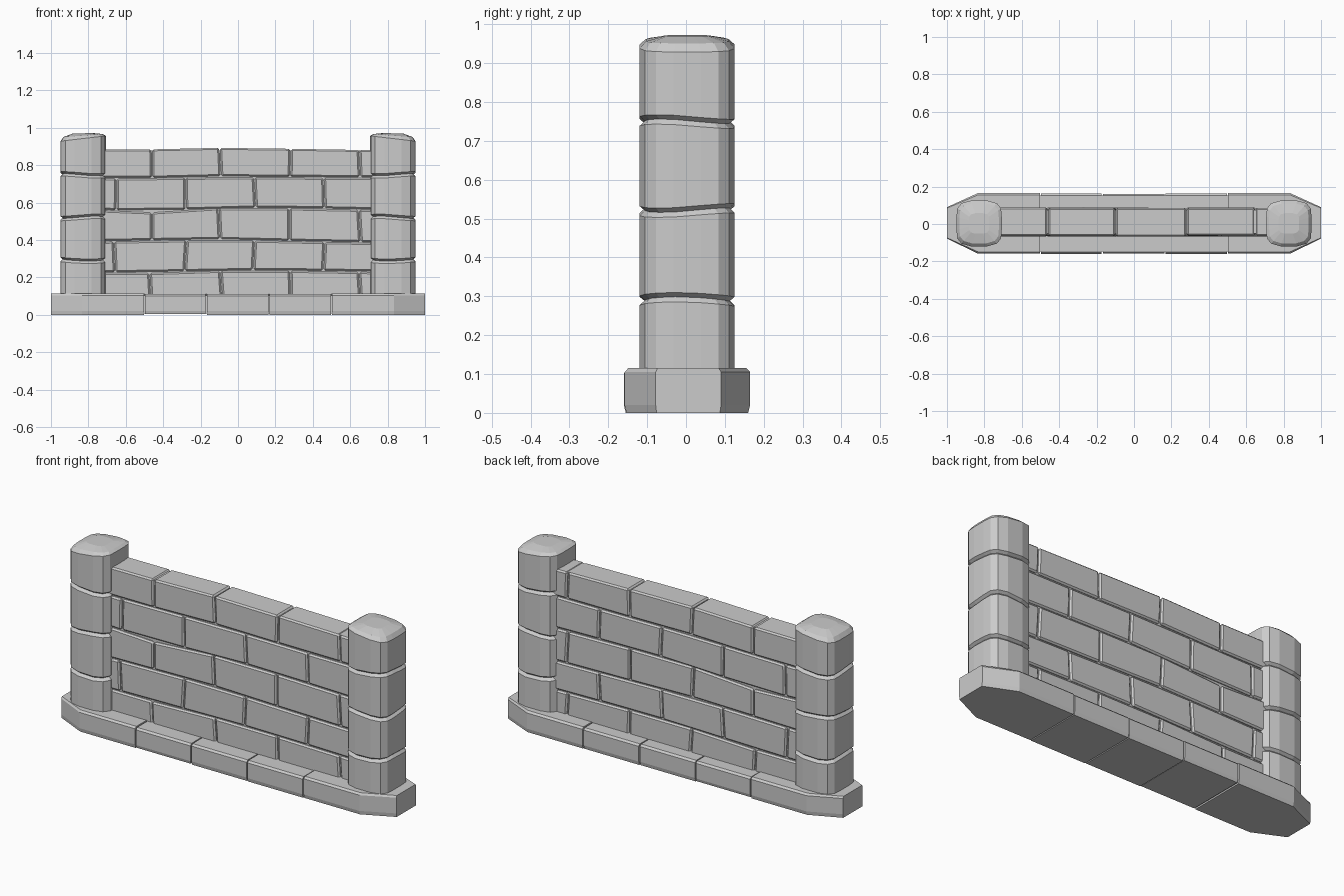
import bpy, bmesh, math, random

if "Cube" in bpy.data.objects:
    bpy.data.objects.remove(bpy.data.objects["Cube"])

random.seed(4)


def loft(name, rings, bevel=0.0):
    """Closed solid through rings of equal point count, flat shaded."""
    bm = bmesh.new()
    loops = [[bm.verts.new(p) for p in ring] for ring in rings]
    n = len(loops[0])
    for a, b in zip(loops, loops[1:]):
        for i in range(n):
            j = (i + 1) % n
            bm.faces.new((a[i], a[j], b[j], b[i]))
    bm.faces.new(loops[0][::-1])
    bm.faces.new(loops[-1])
    bmesh.ops.recalc_face_normals(bm, faces=bm.faces)
    if bevel:
        bmesh.ops.bevel(bm, geom=bm.edges[:], offset=bevel, segments=1,
                        affect='EDGES', clamp_overlap=True)
    mesh = bpy.data.meshes.new(name)
    bm.to_mesh(mesh)
    bm.free()
    ob = bpy.data.objects.new(name, mesh)
    bpy.context.collection.objects.link(ob)
    return ob


def box(name, x, y, z):
    flat = [(x[0], y[0]), (x[1], y[0]), (x[1], y[1]), (x[0], y[1])]
    return loft(name, [[(px, py, h) for px, py in flat] for h in z])


# Base slabs: three square ones and two with chamfered ends
def slab(name, pts, top=0.113, bottom=0.0):
    loft(name, [[(x, y * 0.97, bottom) for x, y in pts],
                [(x, y, 0.02) for x, y in pts],
                [(x, y, top - 0.01) for x, y in pts],
                [(x, y * 0.94, top) for x, y in pts]])


gap = 0.003
for i, (a, b) in enumerate([(-0.5, -0.17), (-0.17, 0.165), (0.165, 0.5)]):
    f, k = -0.16 + 0.002 * (i % 2), 0.163 - 0.002 * (i % 2)
    slab("base_slab", [(a + gap, f), (b - gap, f), (b - gap, k), (a + gap, k)],
         0.112, 0.004 * (i == 0))
for s in (-1, 1):
    slab("base_end_slab", [(s * (0.5 + gap), -0.158), (s * 0.835, -0.158), (s, -0.078),
                           (s, 0.09), (s * 0.835, 0.165), (s * (0.5 + gap), 0.165)], 0.115)
box("base_core", (-0.6, 0.6), (-0.148, 0.152), (0.008, 0.104))

# Wall: courses of bricks between gently wavy bed joints
bed_x = [-0.75, -0.46, -0.1, 0.28, 0.75]
beds = [[0.10, 0.10, 0.10, 0.10, 0.10],
        [0.226, 0.226, 0.238, 0.238, 0.230],
        [0.393, 0.398, 0.404, 0.395, 0.386],
        [0.562, 0.550, 0.573, 0.572, 0.562],
        [0.731, 0.731, 0.740, 0.736, 0.735],
        [0.884, 0.885, 0.893, 0.888, 0.880]]
joints = [[-0.47, -0.09, 0.28, 0.65], [-0.66, -0.28, 0.085, 0.46],
          [-0.46, -0.10, 0.275, 0.65], [-0.65, -0.28, 0.09, 0.46],
          [-0.46, -0.095, 0.28, 0.65]]


def bed(row, x):
    for i in range(4):
        if x <= bed_x[i + 1] or i == 3:
            t = (x - bed_x[i]) / (bed_x[i + 1] - bed_x[i])
            return beds[row][i] * (1 - t) + beds[row][i + 1] * t


for r, row in enumerate(joints):
    ends = [(-0.75, 0)] + [(x, random.uniform(-0.006, 0.006)) for x in row] + [(0.75, 0)]
    for (a, ta), (b, tb) in zip(ends, ends[1:]):
        f, k = -0.062 - random.uniform(0, 0.004), 0.084 + random.uniform(0, 0.004)
        rings = []
        for top, s in ((0, -1), (1, 1)):
            x0, x1 = a + s * ta + gap, b + s * tb - gap
            lift = 0 if r == 4 and top else -s * 0.003
            z0, z1 = bed(r + top, x0) + lift, bed(r + top, x1) + lift
            rings.append([(x0, f, z0), (x1, f, z1), (x1, k, z1), (x0, k, z0)])
        loft("wall_brick", rings, 0.008)
box("wall_mortar_core", (-0.75, 0.75), (-0.052, 0.074), (0.10, 0.879))

# Pillars: rounded-square section with V grooves and a domed cap
quarter = [(0.121, 0.035), (0.117, 0.08), (0.095, 0.108), (0.045, 0.122)]
section = quarter + [(-x, y) for x, y in quarter[::-1]]
section += [(-x, -y) for x, y in quarter] + [(x, -y) for x, y in quarter[::-1]]


def ring(scale, z, wave=0.0, phase=0.0, tilt=0.0):
    out = []
    for x, y in section:
        w = wave * math.sin(2 * math.atan2(y, x) + phase)
        out.append((x * scale, y * scale, z + w + tilt * x / 0.12))
    return out


rings = [ring(1, 0.10)]
for z, phase in ((0.293, 1.2), (0.522, 3.6), (0.75, 0.4)):
    rings += [ring(1, z - 0.013, 0.006, phase), ring(0.89, z, 0.006, phase),
              ring(1, z + 0.011, 0.006, phase)]
rings += [ring(1, 0.943, tilt=0.014), ring(0.87, 0.959, tilt=0.008),
          ring(0.45, 0.971, tilt=0.001)]
for s in (-1, 1):
    loft("pillar", [[(s * (x - 0.828), y + 0.003, z) for x, y, z in rg] for rg in rings])
